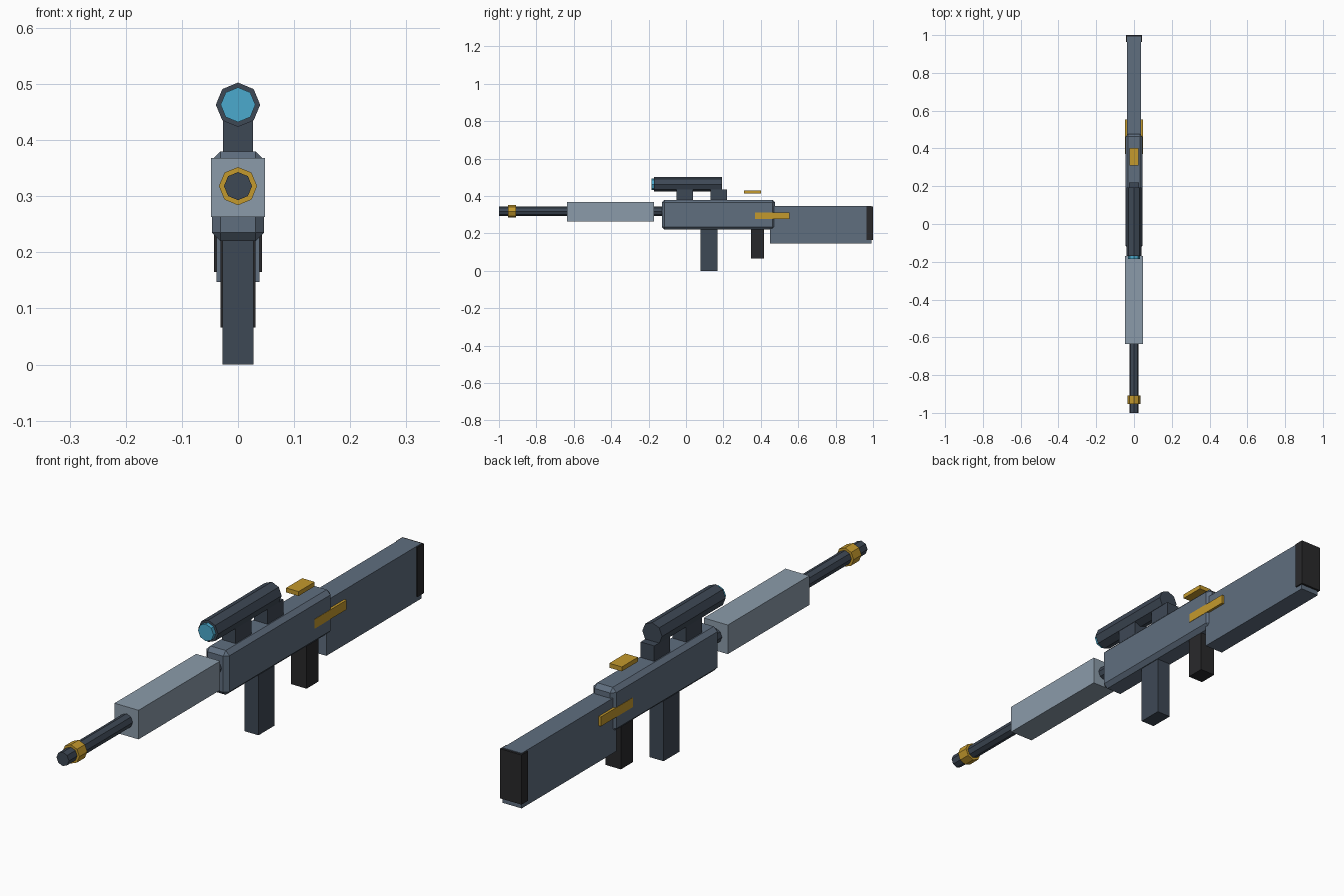
import bpy, bmesh, math
from mathutils import Matrix

if "Cube" in bpy.data.objects:
    bpy.data.objects.remove(bpy.data.objects["Cube"])


def material(name, rgb):
    m = bpy.data.materials.new(name)
    m.diffuse_color = (*rgb, 1)
    m.use_nodes = True
    m.node_tree.nodes["Principled BSDF"].inputs["Base Color"].default_value = m.diffuse_color
    return m


SLATE = material("slate", (0.115, 0.156, 0.212))
DARK = material("dark_metal", (0.048, 0.065, 0.091))
BLACK = material("rubber", (0.022, 0.022, 0.024))
LIGHT = material("light_metal", (0.26, 0.33, 0.40))
GOLD = material("brass", (0.55, 0.32, 0.026))
GLASS = material("lens_glass", (0.07, 0.40, 0.61))


def finish(name, bm, loc, mat):
    me = bpy.data.meshes.new(name)
    bm.to_mesh(me)
    bm.free()
    me.materials.append(mat)
    ob = bpy.data.objects.new(name, me)
    ob.location = loc
    bpy.context.collection.objects.link(ob)
    return ob


def box(name, half_x, y, z, mat, bevel=0):
    """Box centred on x, spanning the y and z ranges."""
    bm = bmesh.new()
    bmesh.ops.create_cube(bm, size=1)
    bmesh.ops.scale(bm, vec=(2 * half_x, y[1] - y[0], z[1] - z[0]), verts=bm.verts)
    ob = finish(name, bm, (0, sum(y) / 2, sum(z) / 2), mat)
    if bevel:
        mod = ob.modifiers.new("chamfer", "BEVEL")
        mod.width = bevel
        mod.segments = 1
    return ob


def tube(name, r, y, z, mat):
    """Eight-sided cylinder along y."""
    bm = bmesh.new()
    bmesh.ops.create_cone(bm, cap_ends=True, segments=8, radius1=r, radius2=r,
                          depth=y[1] - y[0],
                          matrix=Matrix.Rotation(math.radians(90), 4, 'X'))
    return finish(name, bm, (0, sum(y) / 2, z), mat)


# Body
box("receiver", 0.046, (-0.129, 0.477), (0.22, 0.38), SLATE, bevel=0.015)
box("handguard", 0.048, (-0.636, -0.17), (0.263, 0.368), LIGHT)
box("stock", 0.038, (0.45, 0.992), (0.147, 0.346), SLATE)
box("butt_pad", 0.043, (0.964, 1.0), (0.165, 0.344), BLACK)

# Barrel and muzzle ring
tube("barrel", 0.025, (-1.0, -0.1), 0.318, DARK)
tube("muzzle_ring", 0.034, (-0.953, -0.908), 0.318, GOLD)

# Magazine and grip
box("magazine", 0.028, (0.077, 0.168), (0.0, 0.24), DARK)
box("grip", 0.031, (0.347, 0.416), (0.066, 0.24), BLACK)

# Scope on two mounts
tube("scope_body", 0.0395, (-0.17, 0.193), 0.463, DARK)
tube("scope_lens", 0.031, (-0.184, -0.15), 0.463, GLASS)
for label, y in (("front", (-0.052, 0.038)), ("rear", (0.131, 0.22))):
    box(label + "_scope_mount", 0.027, y, (0.37, 0.436), DARK)

# Brass details
box("rear_sight_plate", 0.025, (0.31, 0.402), (0.413, 0.429), GOLD)
box("side_bar", 0.0472, (0.37, 0.553), (0.278, 0.312), GOLD)
